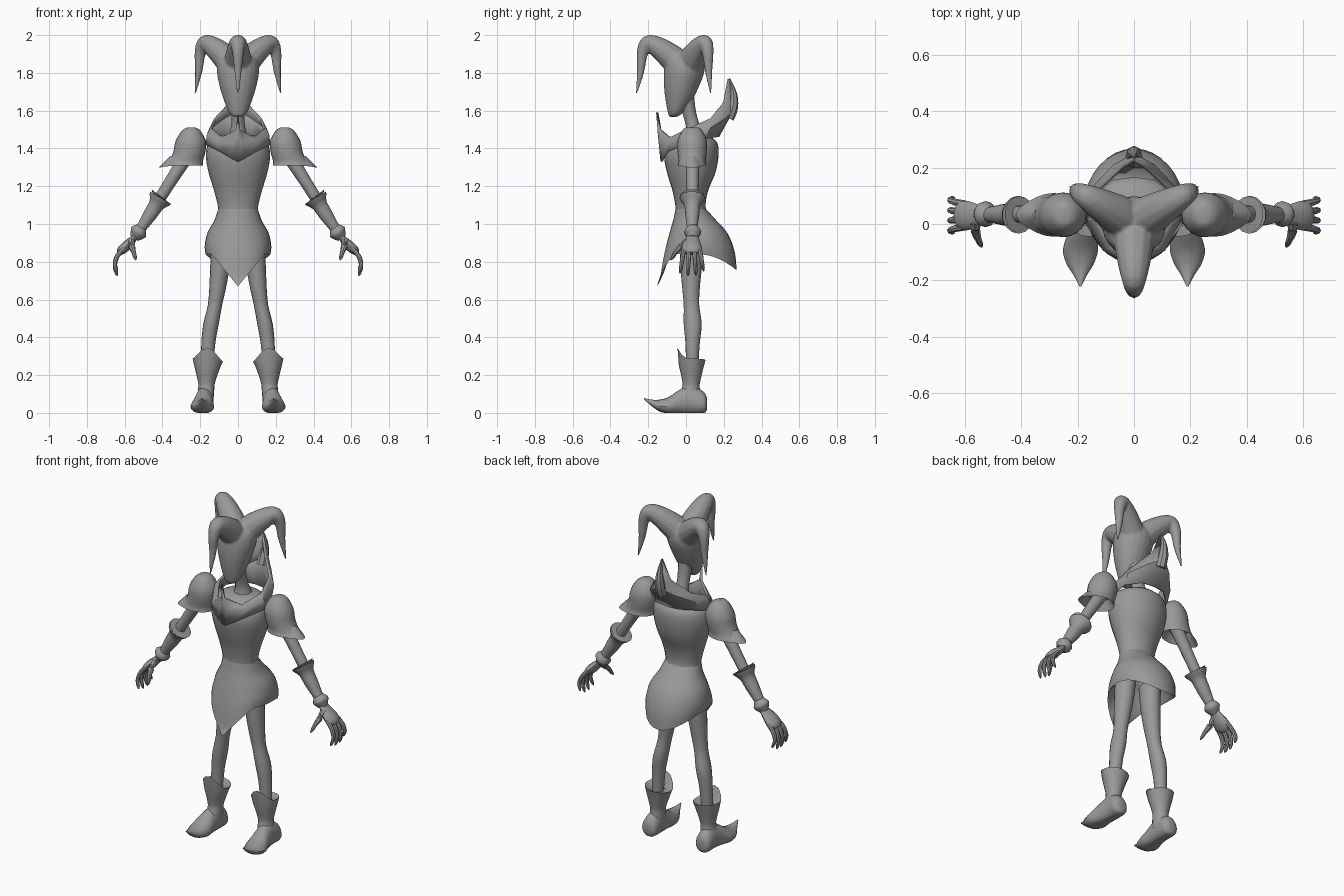
import bpy, bmesh, math
from mathutils import Vector as V, Matrix

if "Cube" in bpy.data.objects:
    bpy.data.objects.remove(bpy.data.objects["Cube"])

grey = bpy.data.materials.new("plain grey")
grey.diffuse_color = (0.32, 0.32, 0.32, 1)
grey.use_nodes = True
grey.node_tree.nodes["Principled BSDF"].inputs["Base Color"].default_value = grey.diffuse_color


def curve(keys, steps):
    """Smooth (Catmull-Rom) interpolation through equal-length number tuples."""
    out = []
    for i in range(len(keys) - 1):
        a, b, c, d = (keys[max(0, min(len(keys) - 1, i + j))] for j in (-1, 0, 1, 2))
        for s in range(steps):
            t = s / steps
            out.append(tuple(0.5 * (2 * q + (r - p) * t + (2 * p - 5 * q + 4 * r - w) * t * t
                                    + (3 * q - p - 3 * r + w) * t ** 3) for p, q, r, w in zip(a, b, c, d)))
    return out + [tuple(keys[-1])]


def skin(bm, rings, caps=(True, True)):
    vs = [[bm.verts.new(p) for p in ring] for ring in rings]
    n = len(vs[0])
    for lo, hi in zip(vs, vs[1:]):
        for i in range(n):
            bm.faces.new((lo[i], lo[(i + 1) % n], hi[(i + 1) % n], hi[i]))
    if caps[0]:
        bm.faces.new(vs[0][::-1])
    if caps[1]:
        bm.faces.new(vs[-1])


def finish(bm, name, mirror=False, angle=40):
    bmesh.ops.recalc_face_normals(bm, faces=bm.faces)
    me = bpy.data.meshes.new(name)
    bm.to_mesh(me)
    bm.free()
    me.materials.append(grey)
    ob = bpy.data.objects.new(name, me)
    bpy.context.collection.objects.link(ob)
    bpy.ops.object.select_all(action='DESELECT')
    ob.select_set(True)
    bpy.context.view_layer.objects.active = ob
    bpy.ops.object.shade_smooth_by_angle(angle=math.radians(angle))
    if mirror:
        ob.modifiers.new("mirror", 'MIRROR').use_mirror_merge = False
    return ob


def level(z, x, front, back, rx, n=20):
    """Horizontal oval ring spanning front..back in y."""
    cy, ry = (front + back) / 2, (back - front) / 2
    return [V((x + rx * math.sin(2 * math.pi * i / n), cy - ry * math.cos(2 * math.pi * i / n), z))
            for i in range(n)]


def tube(keys, n=12, steps=3, flat=1.0):
    """Rings along a path of (x, y, z, radius); flat scales the radius sideways to y."""
    pts = curve(keys, steps)
    rings = []
    for i, p in enumerate(pts):
        t = (V(pts[min(i + 1, len(pts) - 1)][:3]) - V(pts[max(i - 1, 0)][:3])).normalized()
        side = V((0, 1, 0)) if abs(t.y) < 0.75 else V((1, 0, 0))
        u = (side - t * side.dot(t)).normalized()
        w = t.cross(u) * flat
        r = max(p[3], 0.002)
        rings.append([V(p[:3]) + r * (u * math.cos(2 * math.pi * k / n) + w * math.sin(2 * math.pi * k / n))
                      for k in range(n)])
    return rings


# Head and three drooping hat horns, blended into one skin
bm = bmesh.new()
head = [(1.565, 0, -.085, -.055, .015), (1.585, 0, -.095, -.02, .045), (1.65, 0, -.108, .03, .073),
        (1.73, 0, -.117, .07, .098), (1.81, 0, -.116, .098, .112), (1.87, 0, -.10, .09, .10),
        (1.905, 0, -.05, .05, .05)]
skin(bm, [level(*k) for k in curve(head, 4)])
horn = [(0, -.01, 1.82, .08), (0, -.08, 1.885, .07), (0, -.155, 1.94, .055), (0, -.205, 1.955, .042),
        (0, -.232, 1.90, .03), (0, -.24, 1.81, .02), (0, -.262, 1.69, .005)]
for k in range(3):
    # Frame the horn in the x-facing plane, then turn it into place
    turn = Matrix.Rotation(math.radians(-90 + 120 * k), 4, 'Z')
    path = [(-y, 0, z, r) for x, y, z, r in horn]
    skin(bm, [[turn @ p for p in ring] for ring in tube(path, 12, 4)])
hat = finish(bm, "head_and_hat")
rm = hat.modifiers.new("blend", 'REMESH')
rm.mode, rm.voxel_size, rm.use_smooth_shade = 'VOXEL', 0.007, True
sm = hat.modifiers.new("soften", 'SMOOTH')
sm.factor, sm.iterations = 0.5, 5

# Neck
bm = bmesh.new()
skin(bm, tube([(0, .0, 1.66, .045), (0, .02, 1.58, .035), (0, .04, 1.50, .04), (0, .05, 1.42, .07)]))
finish(bm, "neck")

# Torso
bm = bmesh.new()
body = [(1.02, 0, -.06, .14, .115), (1.08, 0, -.055, .105, .105), (1.17, 0, -.07, .115, .125),
        (1.27, 0, -.10, .155, .155), (1.36, 0, -.115, .172, .17), (1.43, 0, -.09, .165, .155),
        (1.47, 0, -.03, .12, .09)]
skin(bm, [level(*k, 24) for k in curve(body, 4)])
finish(bm, "torso")

# Skirt with a pointed front hem and a hollow underside
N = 32
hips = [(1.08, 0, -.055, .105, .105), (1.02, 0, -.068, .16, .125), (.95, 0, -.09, .222, .162),
        (.87, 0, -.12, .258, .176), (.80, 0, -.14, .268, .172)]


def hem(p, i):
    if math.cos(2 * math.pi * i / N) > 0:
        return .67 + .17 * min(1, abs(p.x) / .14)
    return .84 - .085 * math.cos(2 * math.pi * i / N) ** 2


rings = []
fine = curve(hips, 4)
for j, k in enumerate(fine):
    ring = level(*k, N)
    f = max(0, (1.0 - k[0]) / .2)
    for i, p in enumerate(ring):
        p.z = k[0] + f * f * (hem(p, i) - .80) if f else k[0]
    rings.append(ring)
for i, p in enumerate(rings[-1]):
    p.z = hem(p, i)
    if abs(p.x) < .001 and p.y < 0:
        p.y = -.155
mid = V((0, .05, 0))
for s, up in ((.9, .012), (.75, .07), (.4, .12)):
    rings.append([V((p.x * s, mid.y + (p.y - mid.y) * s, p.z + up + (.9 - p.z) * (1 - s)))
                  for p in rings[len(fine) - 1]])
bm = bmesh.new()
skin(bm, rings)
finish(bm, "skirt")

# Standing collar: half outlines of base, middle and rim, reflected to close the loop
base = [(0, -.135, 1.33), (.04, -.125, 1.35), (.10, -.10, 1.385), (.172, .0, 1.42), (.155, .10, 1.45),
        (.08, .165, 1.46), (0, .175, 1.46)]
middle = [(0, -.148, 1.46), (.025, -.14, 1.43), (.11, -.095, 1.43), (.165, .01, 1.475), (.15, .13, 1.51),
          (.075, .21, 1.56), (0, .252, 1.60)]
rim = [(0, -.158, 1.59), (.012, -.14, 1.50), (.085, -.085, 1.46), (.145, .02, 1.51), (.125, .13, 1.56),
       (.045, .205, 1.645), (0, .232, 1.77)]
bm = bmesh.new()
skin(bm, [[V(p) for p in h] + [V((-x, y, z)) for x, y, z in h[-2:0:-1]] for h in (base, middle, rim)],
     (False, False))
collar = finish(bm, "collar", angle=35)
so = collar.modifiers.new("thickness", 'SOLIDIFY')
so.thickness, so.offset = .012, -1
# Curved tip of the collar's back
bm = bmesh.new()
skin(bm, tube([(0, .225, 1.56, .03), (0, .248, 1.62, .028), (0, .252, 1.69, .018), (0, .232, 1.77, .002)], 8))
finish(bm, "collar_back_tip")

# Shoulder cap flaring to a point on the outside
cap = [(1.512, .247, -.0, .06, .02), (1.495, .248, -.02, .085, .048), (1.44, .25, -.045, .11, .08),
       (1.38, .258, -.045, .11, .085), (1.335, .275, -.04, .105, .09), (1.31, .285, -.045, .11, .10)]
rings = [level(*k) for k in curve(cap, 3)]
for j, ring in enumerate(rings[-6:]):
    for i, p in enumerate(ring):
        out = max(0, math.sin(2 * math.pi * i / 20))
        p.x += .035 * out ** 5 * ((j + 1) / 6) ** 2
        p.z -= .012 * out ** 4 * ((j + 1) / 6)
inner = [V((.27 + (p.x - .27) * .6, .033 + (p.y - .033) * .6, 1.36)) for p in rings[-1]]
bm = bmesh.new()
skin(bm, rings + [inner])
finish(bm, "shoulder_cap", True)

# Upper arm
bm = bmesh.new()
skin(bm, tube([(.23, .035, 1.42, .04), (.30, .035, 1.315, .036), (.36, .035, 1.22, .032), (.43, .035, 1.11, .03)]))
finish(bm, "upper_arm", True)

# Glove forearm with flared cuff and wrist ruff
bm = bmesh.new()
skin(bm, tube([(.415, .033, 1.13, .035), (.407, .033, 1.143, .066), (.416, .033, 1.128, .062),
               (.433, .033, 1.10, .042), (.465, .033, 1.05, .038), (.505, .033, .99, .029),
               (.54, .033, .935, .026)], 14, 2))
finish(bm, "glove_forearm", True)
bm = bmesh.new()
skin(bm, tube([(.508, .035, .985, .026), (.525, .035, .96, .046), (.535, .035, .945, .04), (.55, .035, .925, .024)], 12, 2))
finish(bm, "wrist_ruff", True)

# Palm, fingers and thumb
bm = bmesh.new()
skin(bm, tube([(.535, .035, .945, .026), (.56, .033, .915, .04), (.59, .03, .885, .052), (.617, .03, .86, .048),
               (.628, .03, .845, .03)], 12, 3, .5))
finish(bm, "palm", True)
bm = bmesh.new()
for k in range(4):
    y = -.01 + k * .027
    s = -.022 + k * .015
    e = (.0, -.012, -.01, .012)[k]
    skin(bm, tube([(.60, y, .873, .013), (.636, y + s * .3, .835, .0125), (.652, y + s * .6, .79 + e * .5, .011),
                   (.645, y + s * .85, .755 + e, .009), (.638, y + s, .738 + e, .003)], 8))
finish(bm, "fingers", True)
bm = bmesh.new()
skin(bm, tube([(.565, .01, .91, .02), (.562, -.025, .88, .018), (.552, -.055, .85, .012), (.545, -.07, .825, .01),
               (.54, -.082, .81, .003)], 8))
finish(bm, "thumb", True)

# Leg
bm = bmesh.new()
leg = [(.92, .085, -.035, .095, .055), (.78, .095, -.03, .085, .052), (.66, .108, -.02, .073, .044),
       (.57, .122, -.012, .07, .038), (.47, .143, -.012, .083, .041), (.37, .157, -.003, .073, .037),
       (.25, .164, .0, .065, .033)]
skin(bm, [level(*k, 16) for k in curve(leg, 3)])
finish(bm, "leg", True)

# Boot shaft with a peaked front edge
shaft = [(.06, .175, -.045, .085, .045), (.13, .168, -.022, .073, .043), (.17, .166, -.02, .076, .047),
         (.28, .16, -.045, .103, .08)]
rings = [level(*k, 16) for k in curve(shaft, 3)]
for i, p in enumerate(rings[-1]):
    front = max(0, math.cos(2 * math.pi * i / 16))
    p.z += .065 * front ** 3 + .008 * math.sin(2 * math.pi * i / 16)
rings.append([V((.16 + (p.x - .16) * .5, .03 + (p.y - .03) * .5, .26)) for p in rings[-1]])
bm = bmesh.new()
skin(bm, rings)
finish(bm, "boot_shaft", True)

# Shoe with an upturned pointed toe: (y, bottom, top, half width, centre x)
shoe = [(.112, .025, .075, .02, .178), (.095, .004, .11, .045, .178), (.03, 0, .145, .046, .177),
        (-.03, 0, .125, .05, .182), (-.09, 0, .085, .061, .188), (-.14, .012, .07, .048, .19),
        (-.18, .037, .07, .024, .19), (-.222, .072, .078, .003, .19)]
rings = []
for y, lo, hi, w, cx in curve(shoe, 3):
    ring = []
    for k in range(16):
        a = 2 * math.pi * k / 16
        ring.append(V((cx + w * math.cos(a) * (1 if math.sin(a) > 0 else 1.05), y,
                       max(0, lo + (hi - lo) * (.42 + (.58 if math.sin(a) > 0 else .5) * math.sin(a))))))
    rings.append(ring)
bm = bmesh.new()
skin(bm, rings)
finish(bm, "shoe", True)
